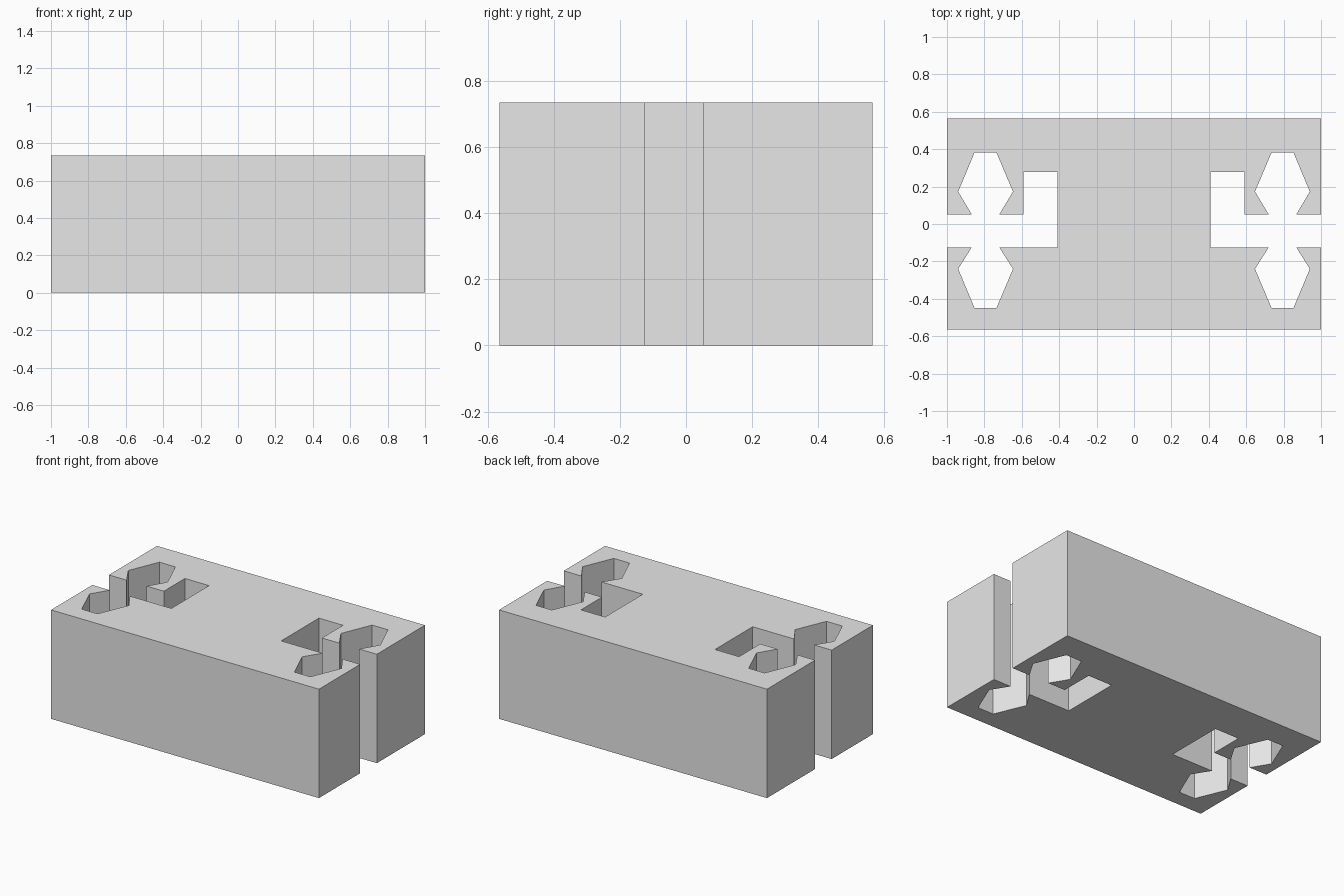
import bpy
import bmesh

HEIGHT = 0.735
BACK, FRONT = 0.565, -0.565
SLOT_BACK, SLOT_FRONT = 0.052, -0.125

cube = bpy.data.objects.get("Cube")
if cube:
    bpy.data.objects.remove(cube, do_unlink=True)

# Single plain grey
grey = bpy.data.materials.new("light_grey")
grey.use_nodes = True
colour = (0.8, 0.8, 0.8, 1)
grey.diffuse_color = colour
grey.node_tree.nodes["Principled BSDF"].inputs["Base Color"].default_value = colour


def pocket(mouth, waist, end):
    """Flared pocket opening off the slot, from its outer to its inner lip."""
    return [(0.868, mouth), (0.94, waist), (0.853, end),
            (0.735, end), (0.647, waist), (0.72, mouth)]


# Left half of the outline, from back to front
half = [(1, BACK), (1, SLOT_BACK)]
half += pocket(SLOT_BACK, 0.173, 0.381)
# Inner hooked recess at the end of the slot
half += [(0.59, SLOT_BACK), (0.59, 0.277), (0.41, 0.277), (0.41, SLOT_FRONT)]
half += reversed(pocket(SLOT_FRONT, -0.24, -0.448))
half += [(1, SLOT_FRONT), (1, FRONT)]

# Mirror to the closed outline and extrude it to full height
outline = half + [(-x, y) for x, y in reversed(half)]
bm = bmesh.new()
base = bm.faces.new([bm.verts.new((x, y, 0)) for x, y in outline])
extruded = bmesh.ops.extrude_face_region(bm, geom=[base], use_keep_orig=True)
top_verts = [v for v in extruded["geom"] if isinstance(v, bmesh.types.BMVert)]
bmesh.ops.translate(bm, verts=top_verts, vec=(0, 0, HEIGHT))
bmesh.ops.recalc_face_normals(bm, faces=bm.faces)
caps = [f for f in bm.faces if len(f.verts) > 4]
bmesh.ops.triangulate(bm, faces=caps, ngon_method='EAR_CLIP')

mesh = bpy.data.meshes.new("slotted_block")
bm.to_mesh(mesh)
bm.free()
mesh.materials.append(grey)
block = bpy.data.objects.new("slotted_block", mesh)
bpy.context.collection.objects.link(block)
